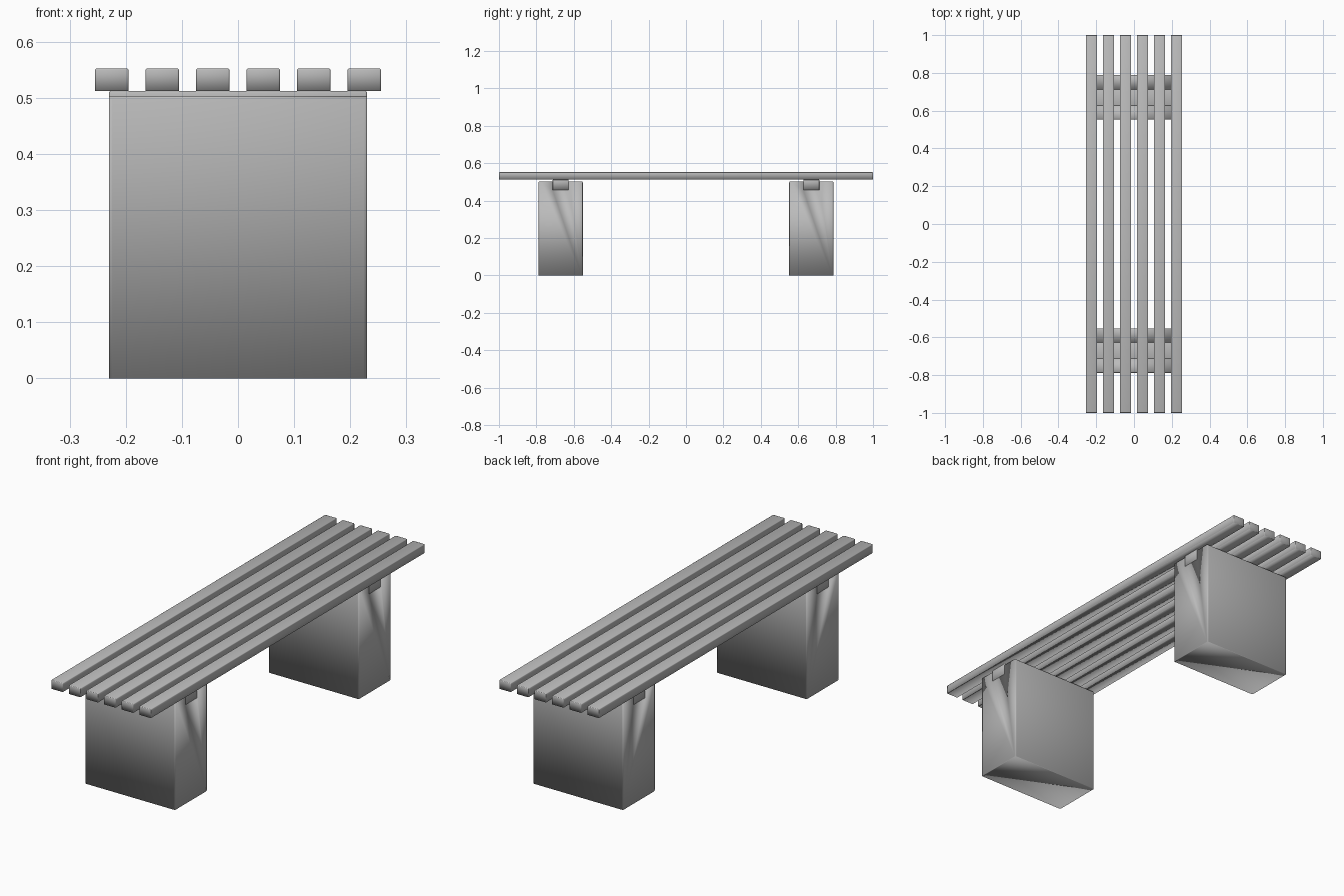
import bpy, bmesh

cube = bpy.data.objects.get("Cube")
if cube:
    bpy.data.objects.remove(cube, do_unlink=True)

grey = bpy.data.materials.new("plain grey")
grey.use_nodes = True
colour = (0.5, 0.5, 0.5, 1)
grey.diffuse_color = colour
grey.node_tree.nodes["Principled BSDF"].inputs["Base Color"].default_value = colour


def extrude_x(name, profile, x0, x1, keep_sharp, radius):
    """Extrude a closed (y, z) profile along x, round its free edges, shade smooth."""
    bm = bmesh.new()
    face = bm.faces.new([bm.verts.new((x0, y, z)) for y, z in profile])
    ext = bmesh.ops.extrude_face_region(bm, geom=[face])
    moved = [g for g in ext["geom"] if isinstance(g, bmesh.types.BMVert)]
    bmesh.ops.translate(bm, verts=moved, vec=(x1 - x0, 0, 0))
    bmesh.ops.recalc_face_normals(bm, faces=bm.faces)
    edges = [e for e in bm.edges if not keep_sharp(*[v.co for v in e.verts])]
    bmesh.ops.bevel(bm, geom=edges, offset=radius, segments=2, profile=0.5,
                    affect='EDGES', clamp_overlap=True)
    for f in bm.faces:
        f.smooth = True
    mesh = bpy.data.meshes.new(name)
    bm.to_mesh(mesh)
    bm.free()
    mesh.materials.append(grey)
    bpy.context.collection.objects.link(bpy.data.objects.new(name, mesh))


def rect(y0, y1, z0, z1):
    return [(y0, z0), (y1, z0), (y1, z1), (y0, z1)]


# Seat slats running the whole length, rounded above and square below
for i in range(6):
    x = -0.225 + i * 0.09
    extrude_x(f"seat_slat_{i + 1}", rect(-1, 1, 0.512, 0.552), x - 0.03, x + 0.03,
              lambda a, b: max(a.z, b.z) < 0.52, 0.003)

# Block legs with a notch across the top, each holding a cross bar
LEG_HALF, BAR_HALF, LEG_TOP, NOTCH = 0.118, 0.043, 0.503, 0.457
for label, cy in (("front", -0.67), ("back", 0.67)):
    profile = [(cy - LEG_HALF, 0), (cy + LEG_HALF, 0), (cy + LEG_HALF, LEG_TOP),
               (cy + BAR_HALF, LEG_TOP), (cy + BAR_HALF, NOTCH),
               (cy - BAR_HALF, NOTCH), (cy - BAR_HALF, LEG_TOP), (cy - LEG_HALF, LEG_TOP)]

    def sharp(a, b, cy=cy):
        in_notch = any(abs(v.y - cy) < LEG_HALF - 0.01 for v in (a, b))
        on_floor = a.z < 0.01 and b.z < 0.01
        return in_notch or on_floor

    extrude_x(f"{label}_leg", profile, -0.23, 0.23, sharp, 0.006)
    extrude_x(f"{label}_cross_bar", rect(cy - BAR_HALF, cy + BAR_HALF, NOTCH, 0.512),
              -0.23, 0.23, lambda a, b: max(a.z, b.z) < NOTCH + 0.01, 0.003)
